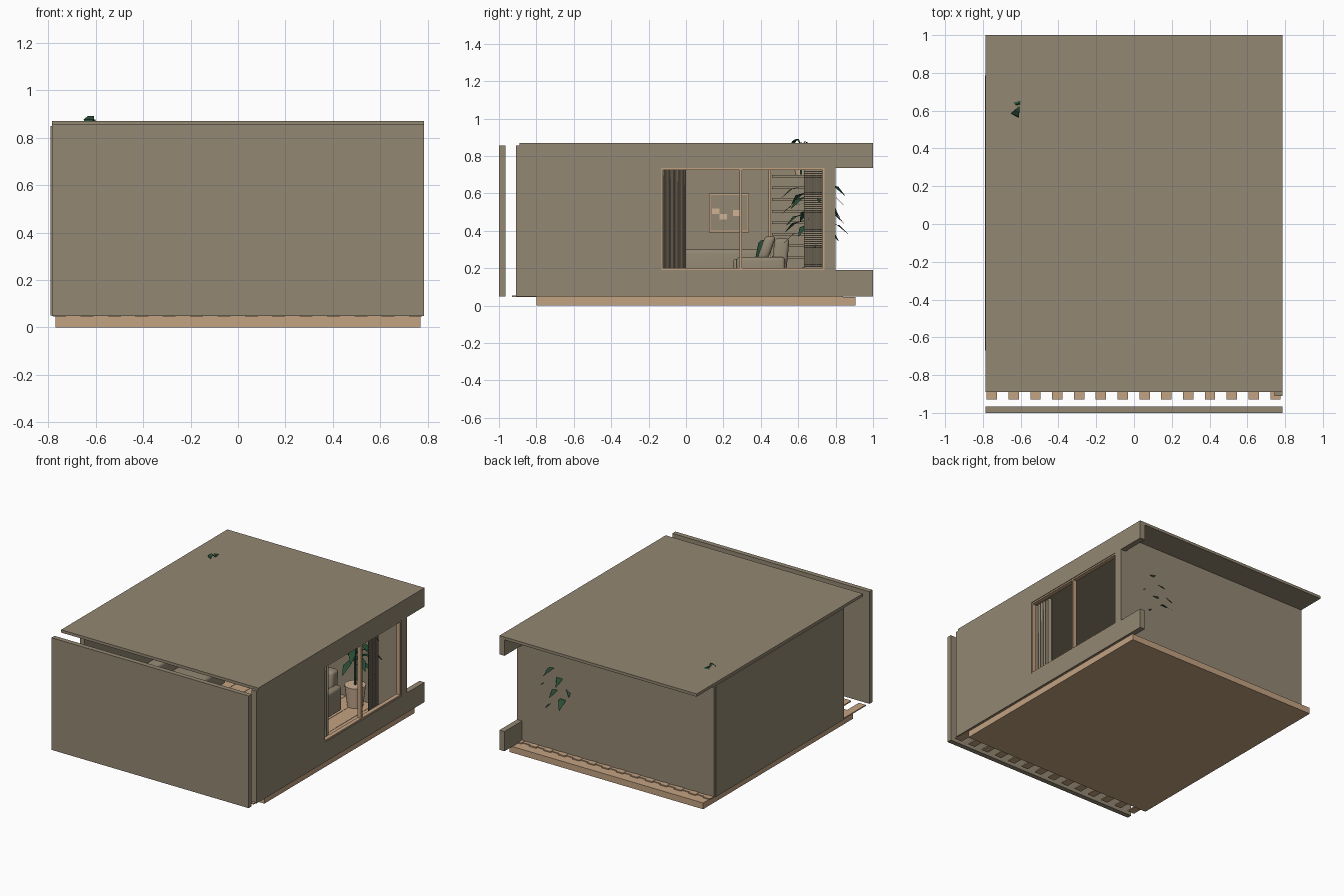
import bpy, bmesh, math, random
from mathutils import Vector

random.seed(4)
cube = bpy.data.objects.get("Cube")
if cube:
    bpy.data.objects.remove(cube, do_unlink=True)


def material(name, rgb):
    m = bpy.data.materials.new(name)
    m.use_nodes = True
    m.diffuse_color = (*rgb, 1)
    m.node_tree.nodes["Principled BSDF"].inputs["Base Color"].default_value = (*rgb, 1)
    return m


TAUPE = material("taupe plaster", (0.29, 0.242, 0.171))
WOOD = material("light wood", (0.54, 0.36, 0.22))
GREEN = material("leaf green", (0.02, 0.07, 0.035))
PEACH = material("pale peach", (0.62, 0.44, 0.3))
DARK = material("dark brown", (0.06, 0.045, 0.035))


def finish(name, bm, mat):
    me = bpy.data.meshes.new(name)
    bm.to_mesh(me)
    bm.free()
    me.materials.append(mat)
    ob = bpy.data.objects.new(name, me)
    bpy.context.collection.objects.link(ob)
    return ob


def add_box(bm, x, y, z):
    """Add a box given its (min, max) range on each axis."""
    v = bmesh.ops.create_cube(bm, size=1)["verts"]
    for p in v:
        p.co = [r[0] if c < 0 else r[1] for c, r in zip(p.co, (x, y, z))]
    return v


def boxes(name, mat, *ranges):
    bm = bmesh.new()
    for r in ranges:
        add_box(bm, *r)
    return finish(name, bm, mat)


def soften(ob, width):
    b = ob.modifiers.new("soft edges", "BEVEL")
    b.width, b.segments = width, 3
    for p in ob.data.polygons:
        p.use_smooth = True


# Shell: base, roof, walls and the separate front panel
S = 0.785
IN = 0.745
boxes("base", WOOD, ((-0.77, 0.77), (-0.8, 0.905), (0, 0.045)))
boxes("roof", TAUPE, ((-S, S), (-0.89, 1), (0.85, 0.87)))
boxes("front_panel", TAUPE, ((-S, S), (-1, -0.965), (0.048, 0.855)))
boxes("left_wall", TAUPE, ((-0.79, -0.755), (-0.67, 0.785), (0.05, 0.85)))
boxes("back_wall", TAUPE, ((-S, S - 0.002), (0.775, 0.8), (0.05, 0.85)))
boxes("right_wall", TAUPE,
      ((IN, S), (-0.91, -0.13), (0.048, 0.855)),
      ((IN, S), (-0.13, 1), (0.048, 0.19)),
      ((IN, S), (-0.13, 1), (0.735, 0.868)),
      ((IN, S), (0.74, 0.8), (0.19, 0.735)))

# Floorboards: every other one runs out past the base
boards = []
for i in range(14):
    x = -0.78 + 0.1155 * i
    boards.append(((x, x + 0.055), (-0.93, 0.84), (0.045, 0.053)))
    if i < 13:
        boards.append(((x + 0.055, x + 0.1155), (-0.8, 0.825), (0.045, 0.051)))
boxes("floorboards", WOOD, *boards)

# Window frame with sliding sash mullion
F = (0.75, 0.78)
boxes("window_frame", WOOD,
      (F, (-0.13, 0.74), (0.19, 0.2)), (F, (-0.13, 0.74), (0.725, 0.735)),
      (F, (-0.13, -0.122), (0.19, 0.735)), (F, (0.73, 0.74), (0.19, 0.735)),
      (F, (0.287, 0.299), (0.19, 0.735)))


# Curtain: a wavy sheet
def curtain(name, x, y0, y1, folds):
    bm = bmesh.new()
    prev = None
    n = folds * 8
    for i in range(n + 1):
        y = y0 + (y1 - y0) * i / n
        dx = 0.014 * math.sin(2 * math.pi * folds * i / n)
        pair = [bm.verts.new((x + dx, y, z)) for z in (0.06, 0.74)]
        if prev:
            bm.faces.new((prev[0], pair[0], pair[1], prev[1]))
        prev = pair
    ob = finish(name, bm, TAUPE)
    for p in ob.data.polygons:
        p.use_smooth = True


curtain("curtain", 0.72, -0.15, 0.0, 6)

# Woven screen beside the window
weave = []
for i in range(12):
    y = 0.632 + i * 0.0085
    weave.append(((0.6, 0.606), (y, y + 0.004), (0.06, 0.74)))
for i in range(60):
    z = 0.07 + i * 0.011
    weave.append(((0.598, 0.604), (0.63, 0.732), (z, z + 0.005)))
boxes("woven_screen", TAUPE, *weave)
boxes("woven_screen_back", DARK, ((0.592, 0.596), (0.63, 0.732), (0.06, 0.74)))

# Wall shelves with a wooden post
boxes("wall_shelves", TAUPE,
      *[((-0.755, -0.62), (0.46, 0.72), (z, z + 0.014))
        for z in [0.25 + 0.062 * i for i in range(8)]])
boxes("shelf_post", WOOD, ((-0.64, -0.62), (0.44, 0.455), (0.05, 0.74)))

# Framed picture on the left wall
boxes("picture_canvas", TAUPE, ((-0.755, -0.748), (0.13, 0.33), (0.4, 0.59)))
P = (-0.755, -0.74)
boxes("picture_frame", WOOD,
      (P, (0.122, 0.338), (0.39, 0.4)), (P, (0.122, 0.338), (0.59, 0.6)),
      (P, (0.122, 0.132), (0.4, 0.59)), (P, (0.328, 0.338), (0.4, 0.59)))
boxes("picture_shapes", PEACH,
      *[((-0.749, -0.744), (y, y + 0.04), (z, z + 0.03))
        for y, z in ((0.14, 0.49), (0.18, 0.46), (0.25, 0.48))])

# Sofa along the left wall
for name, r in {
    "sofa_seat": ((-0.72, -0.4), (-0.05, 0.44), (0.08, 0.2)),
    "sofa_back": ((-0.745, -0.65), (-0.05, 0.44), (0.08, 0.3)),
    "armchair_seat": ((0.1, 0.42), (0.25, 0.52), (0.1, 0.25)),
    "armchair_left_arm": ((0.4, 0.46), (0.27, 0.53), (0.08, 0.26)),
    "armchair_right_arm": ((0.06, 0.12), (0.27, 0.53), (0.08, 0.26)),
}.items():
    soften(boxes(name, TAUPE, r), 0.02)


# Leaning armchair back and cushions
def leaning(name, mat, x, y, z, lean):
    bm = bmesh.new()
    for v in add_box(bm, x, y, z):
        v.co.y += (v.co.z - z[0]) * lean
    soften(finish(name, bm, mat), 0.02)


leaning("armchair_back", TAUPE, (0.1, 0.42), (0.45, 0.53), (0.12, 0.36), 0.1)
leaning("armchair_cushion", TAUPE, (0.17, 0.36), (0.38, 0.44), (0.25, 0.37), 0.35)
leaning("green_cushion", GREEN, (-0.64, -0.58), (0.36, 0.43), (0.2, 0.35), 0.2)

# Low table
boxes("low_table", WOOD, ((0.0, 0.3), (0.0, 0.2), (0.165, 0.185)),
      *[((x, x + 0.015), (y, y + 0.015), (0.05, 0.165))
        for x in (0.01, 0.275) for y in (0.01, 0.175)])
boxes("table_mat", DARK, ((0.04, 0.26), (0.05, 0.16), (0.186, 0.194)))


# Plants: drooping pointed leaves on a stem
def plant(name, x, y, z0, z1, reach, count):
    bm = bmesh.new()
    add_box(bm, (x - 0.006, x + 0.006), (y - 0.006, y + 0.006), (z0, z1))
    for i in range(count):
        a = i * 2.4
        out = Vector((math.cos(a), math.sin(a), 0))
        side = Vector((-out.y, out.x, 0))
        base = Vector((x, y, z0 + (z1 - z0) * (0.35 + 0.65 * i / count)))
        r = reach * random.uniform(0.85, 1.05)
        rows = []
        for t, w in ((0, 0.003), (0.35, 0.014), (0.7, 0.024), (1, 0.002)):
            c = base + out * r * t + Vector((0, 0, 0.16 * t - 0.19 * t * t))
            rows.append([bm.verts.new(c + side * w * s) for s in (-1, 1)])
        for p, q in zip(rows, rows[1:]):
            bm.faces.new((p[0], p[1], q[1], q[0]))
    finish(name, bm, GREEN)


def pot(name, x, y, z, r, h):
    bm = bmesh.new()
    bmesh.ops.create_cone(bm, cap_ends=True, segments=20, radius1=r * 0.75, radius2=r, depth=h)
    bmesh.ops.translate(bm, verts=bm.verts, vec=(x, y, z + h / 2))
    finish(name, bm, PEACH)


plant("tall_plant", 0.45, 0.69, 0.18, 0.64, 0.18, 26)
pot("tall_plant_pot", 0.45, 0.69, 0.053, 0.07, 0.15)
plant("shelf_plant", -0.61, 0.615, 0.7, 0.873, 0.06, 8)
pot("shelf_plant_pot", -0.67, 0.615, 0.698, 0.04, 0.06)
